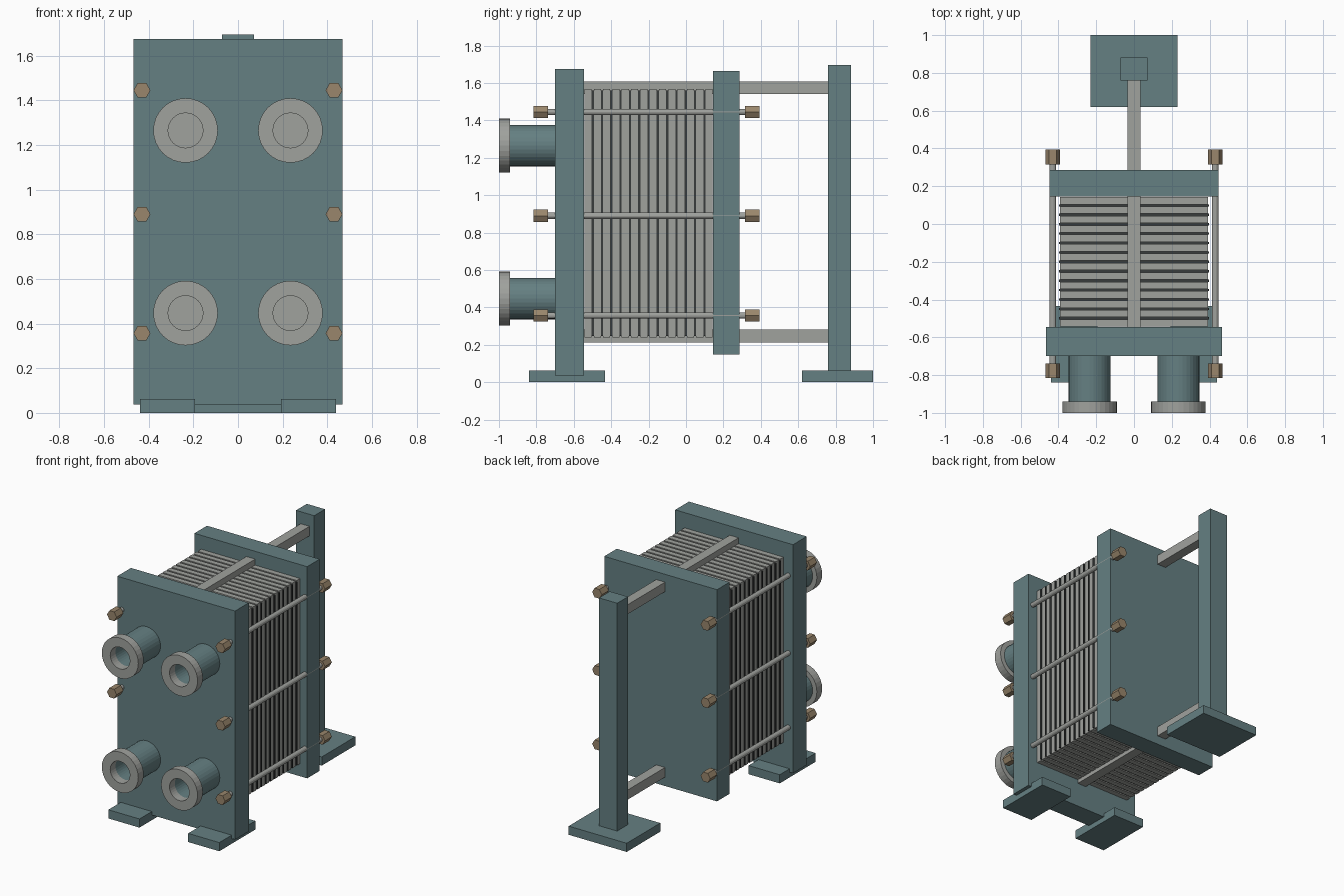
import bpy, bmesh
from math import cos, sin, tau

if "Cube" in bpy.data.objects:
    bpy.data.objects.remove(bpy.data.objects["Cube"])


def material(name, rgb):
    m = bpy.data.materials.new(name)
    m.diffuse_color = (*rgb, 1)
    m.use_nodes = True
    m.node_tree.nodes["Principled BSDF"].inputs["Base Color"].default_value = m.diffuse_color
    return m


PAINT = material("painted_steel", (0.13, 0.215, 0.225))
STEEL = material("steel", (0.35, 0.36, 0.34))
BRASS = material("nut_bronze", (0.32, 0.24, 0.15))
RUBBER = material("gasket_rubber", (0.04, 0.045, 0.045))


def finish(name, bm, mat):
    bmesh.ops.recalc_face_normals(bm, faces=bm.faces[:])
    me = bpy.data.meshes.new(name)
    bm.to_mesh(me)
    bm.free()
    ob = bpy.data.objects.new(name, me)
    bpy.context.collection.objects.link(ob)
    if mat:
        me.materials.append(mat)
    return ob


def box(name, x, y, z, mat):
    """Box from (min, max) pairs."""
    bm = bmesh.new()
    bmesh.ops.create_cube(bm, size=1)
    for v in bm.verts:
        v.co = [a[0] if c < 0 else a[1] for a, c in zip((x, y, z), v.co)]
    return finish(name, bm, mat)


def tube(name, x, z, y0, y1, r, mat, sides=32, bore=0):
    """Cylinder along y, hollow when bore > 0."""
    bm = bmesh.new()

    def ring(rad, y):
        return [bm.verts.new((x + rad * cos(tau * i / sides), y, z + rad * sin(tau * i / sides)))
                for i in range(sides)]

    def bridge(a, b):
        for i in range(sides):
            j = (i + 1) % sides
            bm.faces.new((a[i], a[j], b[j], b[i]))

    a, b = ring(r, y0), ring(r, y1)
    bridge(a, b)
    if bore:
        c, d = ring(bore, y0), ring(bore, y1)
        bridge(c, d)
        bridge(a, c)
        bridge(b, d)
    else:
        bm.faces.new(a)
        bm.faces.new(b)
    return finish(name, bm, mat)


# Frame plates, rear column and feet
front = box("front_frame_plate", (-0.467, 0.467), (-0.70, -0.545), (0.037, 1.675), PAINT)
box("pressure_plate", (-0.447, 0.447), (0.145, 0.287), (0.148, 1.665), PAINT)
box("rear_column", (-0.072, 0.072), (0.76, 0.882), (0.06, 1.695), PAINT)
box("rear_foot", (-0.23, 0.23), (0.62, 1.0), (0, 0.062), PAINT)
for side, x in (("left", (-0.44, -0.193)), ("right", (0.193, 0.44))):
    box(f"front_foot_{side}", x, (-0.84, -0.433), (0, 0.062), PAINT)

# Guide rails
box("top_rail", (-0.035, 0.035), (-0.545, 0.76), (1.541, 1.609), STEEL)
box("bottom_rail", (-0.035, 0.035), (-0.545, 0.76), (0.212, 0.281), STEEL)

# Plate pack with gaskets in the gaps
COUNT, PITCH, THICK = 14, 0.0498, 0.038
for i in range(COUNT):
    y = -0.543 + i * PITCH
    box(f"heat_plate_{i + 1}", (-0.392, 0.392), (y, y + THICK), (0.239, 1.567), STEEL)
    if i < COUNT - 1:
        box(f"gasket_{i + 1}", (-0.398, 0.398), (y + THICK, y + PITCH), (0.247, 1.559), RUBBER)

# Nozzles, with ports cut through the front plate
for x in (-0.235, 0.235):
    for z in (0.447, 1.265):
        tag = f"{'left' if x < 0 else 'right'}_{'lower' if z < 1 else 'upper'}"
        tube(f"nozzle_pipe_{tag}", x, z, -0.94, -0.70, 0.111, PAINT, bore=0.078)
        tube(f"nozzle_flange_{tag}", x, z, -1.0, -0.94, 0.1445, STEEL, bore=0.078)
        cutter = tube(f"port_cutter_{tag}", x, z, -0.8, -0.5, 0.078, None)
        cutter.hide_render = True
        cutter.hide_set(True)
        mod = front.modifiers.new("port", 'BOOLEAN')
        mod.object = cutter
        mod.operation = 'DIFFERENCE'
        mod.solver = 'EXACT'

# Tie rods and hexagonal nuts
for x in (-0.43, 0.43):
    for k, z in enumerate((0.357, 0.89, 1.445)):
        tag = f"{'left' if x < 0 else 'right'}_{k + 1}"
        tube(f"tie_rod_{tag}", x, z, -0.78, 0.35, 0.0175, STEEL, sides=14)
        tube(f"front_nut_{tag}", x, z, -0.815, -0.738, 0.038, BRASS, sides=6)
        tube(f"rear_nut_{tag}", x, z, 0.316, 0.394, 0.038, BRASS, sides=6)
